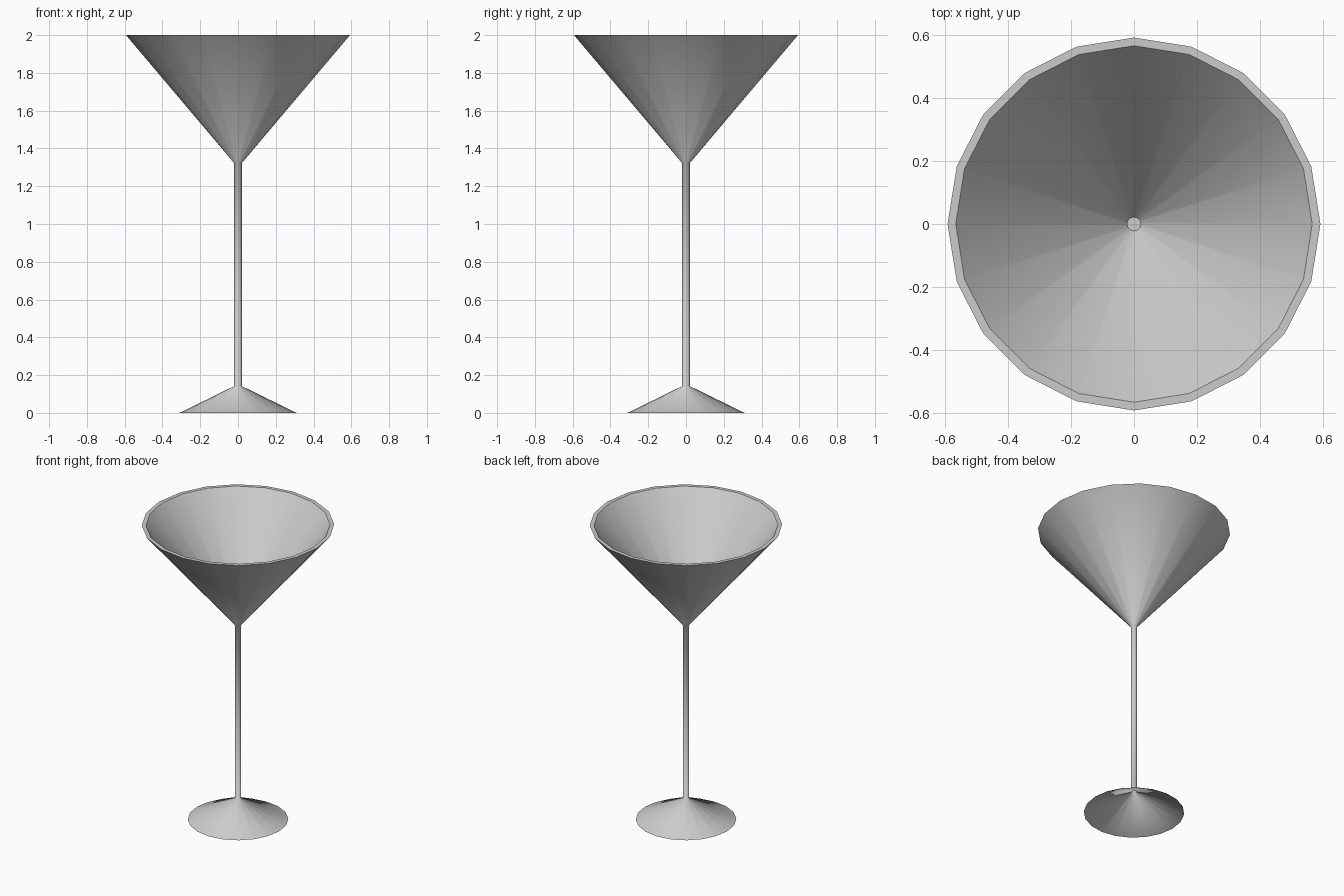
import bpy, bmesh
from math import cos, sin, tau

if "Cube" in bpy.data.objects:
    bpy.data.objects.remove(bpy.data.objects["Cube"])

SIDES = 20

# Profile (radius, height): hollow foot, stem, bowl outside, rim, bowl inside
PROFILE = [(0.31, 0.0), (0.02, 0.142), (0.02, 1.322), (0.593, 2.0),
           (0.567, 2.0), (0.022, 1.353)]


def lathe(name, profile, sides, sharp_rings):
    """Spin a profile about z, cap its last ring, smooth all but the sharp rings."""
    bm = bmesh.new()
    rings = [[bm.verts.new((r * cos(tau * i / sides), r * sin(tau * i / sides), z))
              for i in range(sides)] for r, z in profile]
    for low, high in zip(rings, rings[1:]):
        for i in range(sides):
            j = (i + 1) % sides
            bm.faces.new((low[i], low[j], high[j], high[i]))
    bm.faces.new(rings[-1])
    for f in bm.faces:
        f.smooth = True
    for k in sharp_rings:
        for i in range(sides):
            bm.edges.get((rings[k][i], rings[k][(i + 1) % sides])).smooth = False
    mesh = bpy.data.meshes.new(name)
    bm.to_mesh(mesh)
    bm.free()
    obj = bpy.data.objects.new(name, mesh)
    bpy.context.collection.objects.link(obj)
    return obj


# Cocktail glass in one continuous shell; the rim and bowl floor stay crisp
lathe("cocktail_glass", PROFILE, SIDES, sharp_rings=(3, 4, 5))
